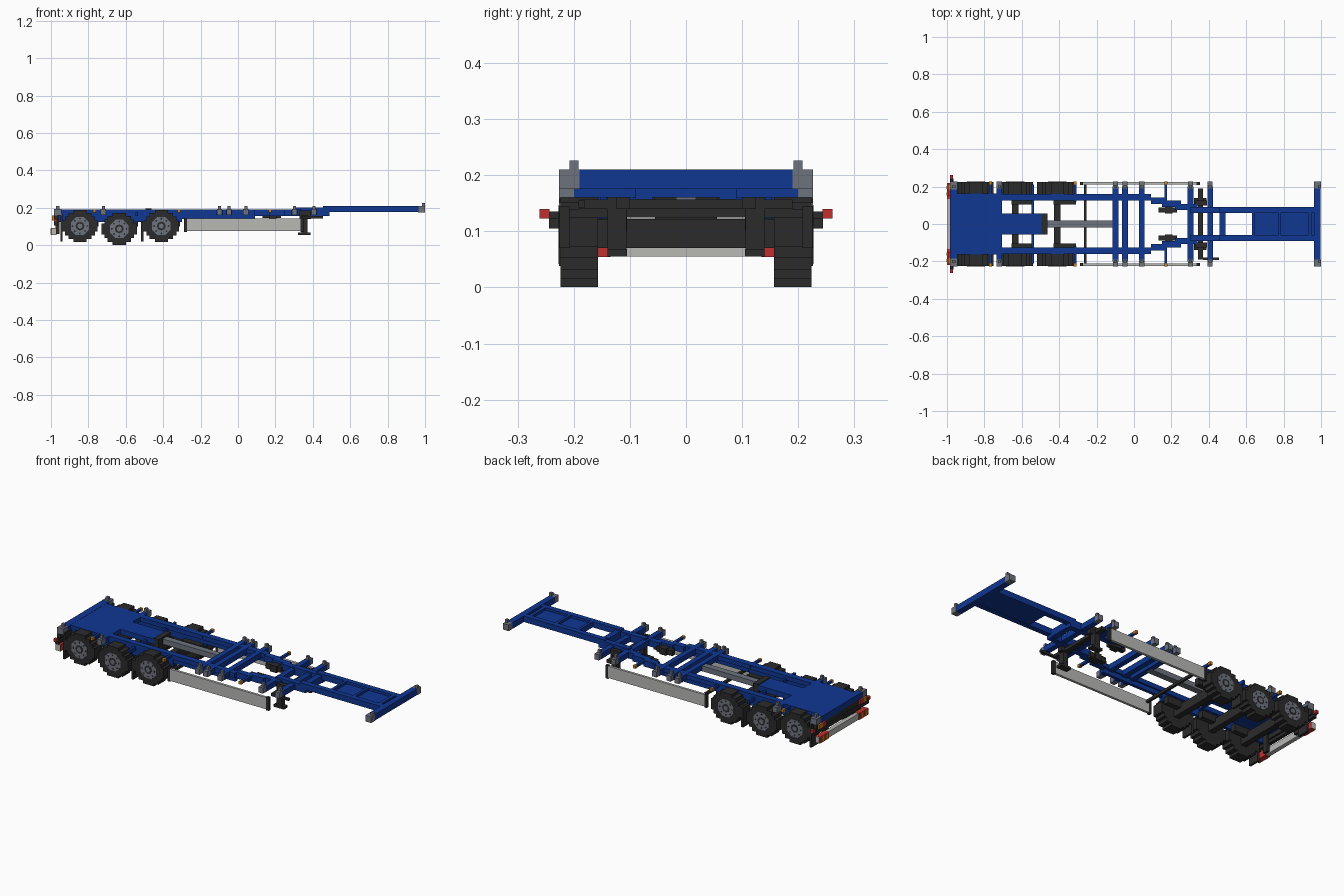
import bpy, bmesh, math
from mathutils import Matrix

cube = bpy.data.objects.get("Cube")
if cube:
    bpy.data.objects.remove(cube)


def material(name, rgb):
    m = bpy.data.materials.new(name)
    m.use_nodes = True
    m.diffuse_color = (*rgb, 1)
    m.node_tree.nodes["Principled BSDF"].inputs["Base Color"].default_value = (*rgb, 1)
    return m


BLUE = material("chassis blue", (0.005, 0.038, 0.29))
DARK = material("rubber black", (0.024, 0.024, 0.024))
GREY = material("steel grey", (0.155, 0.17, 0.205))
LIGHT = material("light grey", (0.48, 0.48, 0.46))
RED = material("lamp red", (0.52, 0.03, 0.03))
ORANGE = material("marker orange", (0.6, 0.22, 0.01))


def finish(name, bm, mat):
    me = bpy.data.meshes.new(name)
    bmesh.ops.recalc_face_normals(bm, faces=bm.faces)
    bm.to_mesh(me)
    bm.free()
    me.materials.append(mat)
    ob = bpy.data.objects.new(name, me)
    bpy.context.collection.objects.link(ob)
    return ob


def boxes(name, mat, *specs, both=False):
    """Join boxes given as x0, x1, y0, y1, z0, z1; both mirrors them across y."""
    bm = bmesh.new()
    for x0, x1, y0, y1, z0, z1 in specs:
        for s in ((1, -1) if both else (1,)):
            mat4 = (Matrix.Translation(((x0 + x1) / 2, s * (y0 + y1) / 2, (z0 + z1) / 2))
                    @ Matrix.Diagonal((x1 - x0, y1 - y0, z1 - z0, 1)))
            bmesh.ops.create_cube(bm, size=1, matrix=mat4)
    return finish(name, bm, mat)


def prism(name, mat, profile, cx, cz, y0, y1):
    """Extrude an x-z outline along y."""
    bm = bmesh.new()
    face = bm.faces.new([bm.verts.new((cx + x, y0, cz + z)) for x, z in profile])
    ext = bmesh.ops.extrude_face_region(bm, geom=[face])
    bmesh.ops.translate(bm, vec=(0, y1 - y0, 0),
                        verts=[v for v in ext["geom"] if isinstance(v, bmesh.types.BMVert)])
    return finish(name, bm, mat)


def stepped(steps):
    """Closed stair-step outline from (half width, half height) pairs, widest first."""
    quad = []
    for i, (w, h) in enumerate(steps):
        quad.append((w, h))
        if i + 1 < len(steps):
            quad.append((steps[i + 1][0], h))
    left = [(-x, z) for x, z in reversed(quad)]
    top = quad + left
    return top + [(-x, -z) for x, z in top]


def ngon(r, n, turn=0.0):
    return [(r * math.cos(2 * math.pi * i / n + turn), r * math.sin(2 * math.pi * i / n + turn))
            for i in range(n)]


# Wheels, hubs and axles
TYRE = stepped([(0.095, 0.03), (0.08, 0.05), (0.062, 0.07), (0.035, 0.086)])
for n, (cx, cz) in enumerate([(-0.845, 0.102), (-0.635, 0.087), (-0.41, 0.102)], 1):
    for side, s in (("left", 1), ("right", -1)):
        prism(f"tyre_{side}_{n}", DARK, TYRE, cx, cz, s * 0.157, s * 0.224)
        prism(f"rim_{side}_{n}", GREY, ngon(0.053, 8, math.pi / 8), cx, cz, s * 0.2, s * 0.226)
        prism(f"rim_ring_{side}_{n}", DARK, ngon(0.024, 8), cx, cz, s * 0.21, s * 0.2268)
        prism(f"hub_cap_{side}_{n}", GREY, ngon(0.014, 8), cx, cz, s * 0.21, s * 0.2275)
        for k, (bx, bz) in enumerate(ngon(0.039, 8)):
            prism(f"wheel_bolt_{side}_{n}_{k}", DARK, ngon(0.006, 4), cx + bx, cz + bz,
                  s * 0.21, s * 0.2268)
    boxes(f"axle_{n}", DARK, (cx - 0.017, cx + 0.017, -0.158, 0.158, 0.07, 0.122))
    boxes(f"suspension_arm_{n}", DARK, (cx - 0.02, cx + 0.1, 0.105, 0.135, 0.1, 0.14), both=True)
boxes("mud_flaps", DARK, (-0.95, -0.938, 0.157, 0.224, 0.02, 0.17),
      (-0.518, -0.505, 0.157, 0.224, 0.02, 0.13), both=True)

# Main chassis: rear deck, side rails stepping inward, cross beams
boxes("rear_deck", BLUE, (-0.985, -0.705, -0.163, 0.163, 0.165, 0.19),
      (-0.985, -0.945, -0.19, 0.19, 0.155, 0.191))
boxes("centre_deck", BLUE, (-0.705, -0.49, -0.055, 0.055, 0.16, 0.19))
boxes("side_rails", BLUE, (-0.96, -0.3, 0.14, 0.158, 0.123, 0.165),
      (-0.705, 0.09, 0.125, 0.16, 0.165, 0.19),
      (-0.3, 0.09, 0.135, 0.152, 0.14, 0.165),
      (0.09, 0.17, 0.108, 0.143, 0.155, 0.19),
      (0.15, 0.25, 0.092, 0.125, 0.155, 0.19),
      (0.22, 0.34, 0.075, 0.108, 0.155, 0.19),
      (0.3, 0.49, 0.06, 0.09, 0.157, 0.2), both=True)
BEAMS = [-0.099, -0.048, 0.042, 0.302, 0.407]
boxes("cross_beams", BLUE, *[(x - 0.015, x + 0.015, -0.2, 0.2, 0.16, 0.191) for x in BEAMS],
      (0.457, 0.49, -0.085, 0.085, 0.16, 0.2),
      (-0.548, -0.535, -0.21, 0.21, 0.155, 0.175))
boxes("beam_castings", GREY,
      *[(x - 0.014, x + 0.014, 0.19, 0.226, 0.16, 0.192) for x in BEAMS + [-0.72]],
      *[(x - 0.008, x + 0.008, 0.192, 0.208, 0.19, 0.21) for x in BEAMS + [-0.72]], both=True)
boxes("rear_castings", GREY, (-0.985, -0.945, 0.185, 0.226, 0.158, 0.192),
      (-0.972, -0.955, 0.192, 0.208, 0.19, 0.21), both=True)
boxes("rear_beam_stub", BLUE, (-0.735, -0.705, 0.15, 0.19, 0.16, 0.19), both=True)

# Extending drawbar and its housing
boxes("slider_housing", DARK, (-0.495, -0.463, -0.055, 0.055, 0.12, 0.195))
boxes("slider_bar", GREY, (-0.465, -0.1, -0.018, 0.018, 0.155, 0.185))
boxes("air_tanks", DARK, (0.13, 0.23, 0.062, 0.088, 0.145, 0.175),
      (0.165, 0.205, 0.055, 0.1, 0.14, 0.178), both=True)

# Gooseneck with sunk panels and front beam
boxes("gooseneck_rails", BLUE, (0.455, 0.97, 0.06, 0.09, 0.176, 0.209), both=True)
boxes("gooseneck_panels", BLUE, (0.63, 0.97, -0.06, 0.06, 0.178, 0.195),
      (0.63, 0.645, -0.06, 0.06, 0.178, 0.209), (0.77, 0.785, -0.06, 0.06, 0.178, 0.209),
      (0.93, 0.95, -0.06, 0.06, 0.178, 0.209))
boxes("front_beam", BLUE, (0.963, 0.998, -0.191, 0.191, 0.175, 0.21))
boxes("front_castings", GREY, (0.963, 1.0, 0.19, 0.226, 0.175, 0.21),
      (0.985, 1.0, 0.192, 0.208, 0.21, 0.226), both=True)

# Side skirts with end strips and supports
boxes("side_skirts", LIGHT, (-0.275, 0.34, 0.21, 0.224, 0.075, 0.142), both=True)
boxes("skirt_ends", DARK, (-0.288, -0.273, 0.208, 0.225, 0.07, 0.145),
      (0.335, 0.352, 0.208, 0.225, 0.07, 0.145), both=True)
boxes("skirt_supports", DARK, (-0.268, -0.255, -0.21, 0.21, 0.125, 0.14))

# Landing legs
boxes("landing_legs", DARK, (0.34, 0.372, 0.106, 0.14, 0.06, 0.16),
      (0.322, 0.388, 0.105, 0.14, 0.055, 0.068),
      (0.33, 0.39, 0.1, 0.125, 0.14, 0.185), both=True)
boxes("leg_cross_member", DARK, (0.342, 0.37, -0.19, 0.19, 0.14, 0.157))
boxes("crank_handle", DARK, (0.37, 0.455, -0.192, -0.18, 0.142, 0.155))

# Rear bumper, warning plates and lamps
boxes("rear_bumper", LIGHT, (-0.996, -0.972, -0.22, 0.22, 0.055, 0.09))
boxes("bumper_brackets", DARK, (-0.975, -0.955, 0.106, 0.135, 0.06, 0.165), both=True)
boxes("rear_lamp_bar", DARK, (-0.985, -0.965, -0.226, 0.226, 0.13, 0.16),
      (-0.985, -0.965, -0.244, 0.244, 0.105, 0.123))
boxes("warning_plates", RED, (-1.0, -0.97, 0.135, 0.218, 0.054, 0.091), both=True)
boxes("warning_stripes", ORANGE, (-1.003, -0.999, 0.152, 0.168, 0.056, 0.089),
      (-1.003, -0.999, 0.188, 0.204, 0.056, 0.089), both=True)
boxes("tail_lamps", RED, (-0.995, -0.984, 0.15, 0.185, 0.132, 0.158), both=True)
boxes("turn_lamps", ORANGE, (-0.995, -0.984, 0.185, 0.215, 0.132, 0.158), both=True)
boxes("outline_lamps", RED, (-0.985, -0.967, 0.243, 0.261, 0.123, 0.14), both=True)
boxes("outline_lamp_arms", DARK, (-0.982, -0.97, 0.226, 0.244, 0.115, 0.135), both=True)

# Side marker lamps on short arms
MARKS = [-0.768, -0.315, 0.17]
boxes("marker_arms", BLUE, *[(x - 0.007, x + 0.007, 0.12, 0.212, 0.175, 0.189) for x in MARKS],
      both=True)
boxes("marker_lamps", ORANGE, *[(x - 0.008, x + 0.008, 0.21, 0.226, 0.174, 0.19) for x in MARKS],
      both=True)
